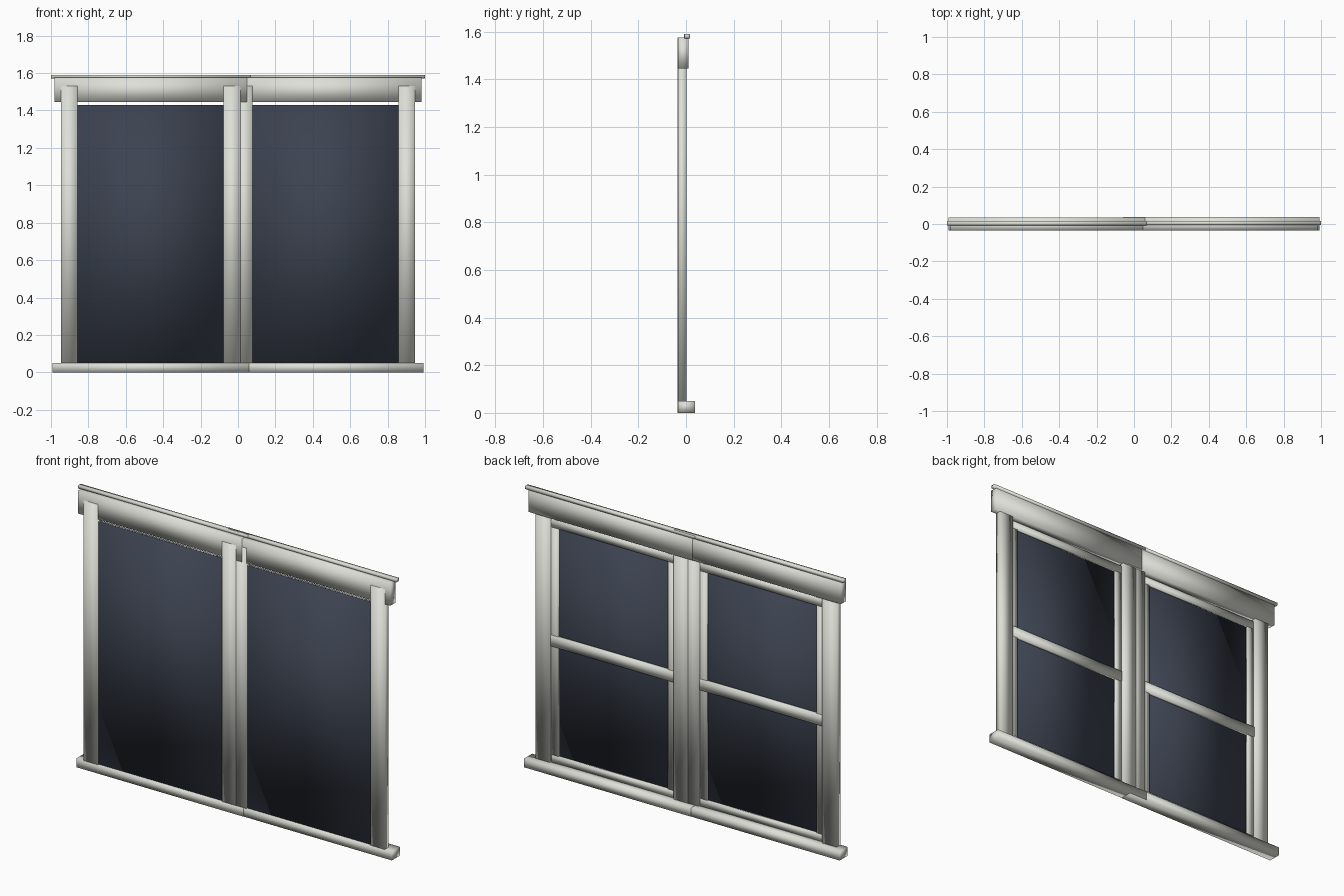
import bpy
import bmesh

cube = bpy.data.objects.get("Cube")
if cube:
    bpy.data.objects.remove(cube, do_unlink=True)


def make_material(name, color):
    mat = bpy.data.materials.new(name)
    mat.use_nodes = True
    mat.diffuse_color = color
    mat.node_tree.nodes["Principled BSDF"].inputs["Base Color"].default_value = color
    return mat


PAINT = make_material("off_white_paint", (0.74, 0.74, 0.69, 1))
GLASS = make_material("dark_blue_glass", (0.045, 0.055, 0.08, 1))


def box(name, x, y, z, mat):
    """Softly shaded box from (min, max) ranges on each axis."""
    bm = bmesh.new()
    bmesh.ops.create_cube(bm, size=1)
    for v in bm.verts:
        v.co = [(lo + hi) / 2 + c * (hi - lo)
                for c, (lo, hi) in zip(v.co, (x, y, z))]
    for f in bm.faces:
        f.smooth = True
    mesh = bpy.data.meshes.new(name)
    bm.to_mesh(mesh)
    bm.free()
    mesh.materials.append(mat)
    obj = bpy.data.objects.new(name, mesh)
    bpy.context.collection.objects.link(obj)
    return obj


FRONT, BACK = -0.036, 0.036
OUTER, INNER = 0.48, 0.39          # jamb edges from the unit centre
SILL_TOP, GLASS_TOP = 0.05, 1.43


def window_unit(side, cx, dy):
    def part(name, x, y, z, mat=PAINT):
        box(f"{side}_{name}", (cx + x[0], cx + x[1]),
            (y[0] + dy, y[1] + dy), z, mat)

    def across(half):
        return (-half, half)

    # Outer frame
    part("sill", across(0.525), (FRONT, BACK), (0, SILL_TOP))
    part("header", across(0.515), (FRONT + 0.001, 0.01), (1.445, 1.575))
    part("cap", across(0.533), (-0.008, 0.015), (1.572, 1.59))

    # Glass pane, set just behind the front of the jambs
    part("glass", across(INNER), (-0.028, -0.024), (SILL_TOP, GLASS_TOP), GLASS)

    # Jambs and sash stiles on both sides
    for s, label in ((-1, "right"), (1, "left")):
        part(f"{label}_jamb", sorted((s * INNER, s * OUTER)),
             (FRONT, 0), (SILL_TOP, 1.53))
        part(f"{label}_stile", sorted((s * (INNER - 0.045), s * INNER)),
             (-0.025, -0.014), (SILL_TOP, GLASS_TOP))

    # Sash rails behind the glass
    for label, z, back in (("bottom_rail", (SILL_TOP, 0.09), -0.012),
                           ("middle_rail", (0.71, 0.77), -0.007),
                           ("top_rail", (1.385, GLASS_TOP), -0.012)):
        part(label, across(INNER - 0.002), (-0.025, back), z)


# Two overlapping units; the left one sits a hair further back
window_unit("right", -0.467, 0)
window_unit("left", 0.467, 0.0015)
